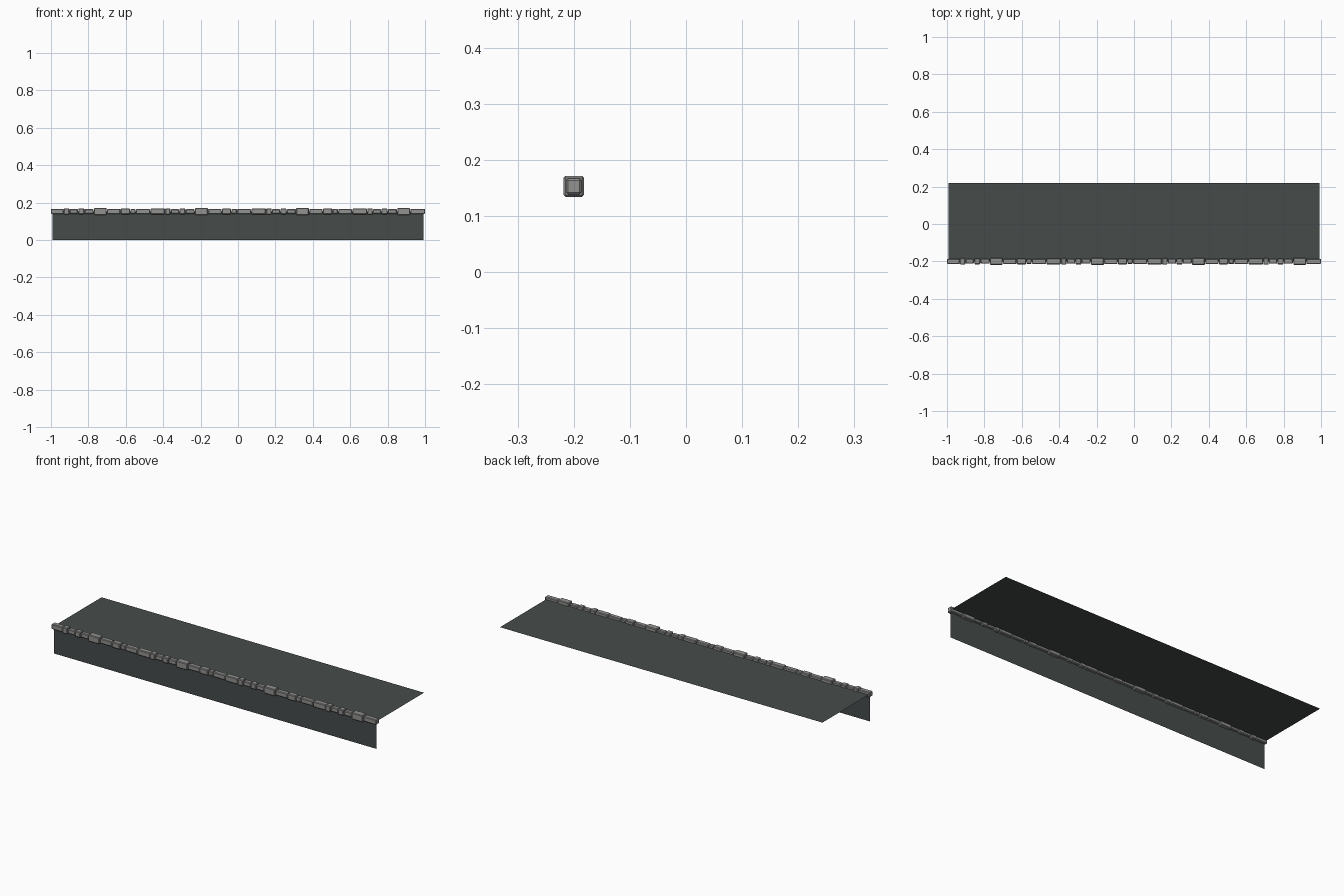
import bpy, bmesh

if "Cube" in bpy.data.objects:
    bpy.data.objects.remove(bpy.data.objects["Cube"])

def material(name, col):
    m = bpy.data.materials.new(name)
    m.diffuse_color = (*col, 1)
    m.use_nodes = True
    m.node_tree.nodes["Principled BSDF"].inputs["Base Color"].default_value = m.diffuse_color
    return m

slate = material("dark_slate", (0.062, 0.072, 0.070))
stone = material("grey_stone", (0.29, 0.29, 0.285))
EDGE_Y, EDGE_Z, HALF = -0.2, 0.153, 0.993

def add_object(name, bm, mat):
    me = bpy.data.meshes.new(name)
    bm.to_mesh(me)
    bm.free()
    me.materials.append(mat)
    ob = bpy.data.objects.new(name, me)
    bpy.context.collection.objects.link(ob)
    return ob

def sheet(name, a, b):
    # single flat panel swept along x between two (y, z) points
    bm = bmesh.new()
    pts = [(-HALF, *a), (HALF, *a), (HALF, *b), (-HALF, *b)]
    bm.faces.new([bm.verts.new(p) for p in pts])
    add_object(name, bm, slate)

# step riser and tread
sheet("riser", (EDGE_Y, 0), (EDGE_Y, EDGE_Z))
sheet("tread", (EDGE_Y, EDGE_Z), (0.218, EDGE_Z))

def edge_stone(i, x0, x1, size):
    bm = bmesh.new()
    bmesh.ops.create_cube(bm, size=1)
    for v in bm.verts:
        v.co.x = (x0 + x1) / 2 + v.co.x * (x1 - x0)
        v.co.y = EDGE_Y + v.co.y * size
        v.co.z = EDGE_Z + v.co.z * size
    bmesh.ops.bevel(bm, geom=bm.edges[:], offset=0.0035, segments=1,
                    affect='EDGES', profile=0.5)
    add_object("edge_stone_%02d" % i, bm, stone)

# repeating row of nosing stones: (length, thickness)
pattern = [(0.030, 0.034), (0.046, 0.025), (0.034, 0.031), (0.050, 0.025),
           (0.070, 0.037), (0.073, 0.027), (0.052, 0.031), (0.030, 0.026),
           (0.076, 0.027), (0.0795, 0.031)]
x, i = -1.0, 0
edge_stone(i, x, -0.931, 0.028)
x = -0.930
while x < 0.92:
    length, size = pattern[i % len(pattern)]
    i += 1
    edge_stone(i, x, min(x + length - 0.002, 1.0), size)
    x += length
# closing stone at the right end
edge_stone(i + 1, x, 1.0, 0.028)
